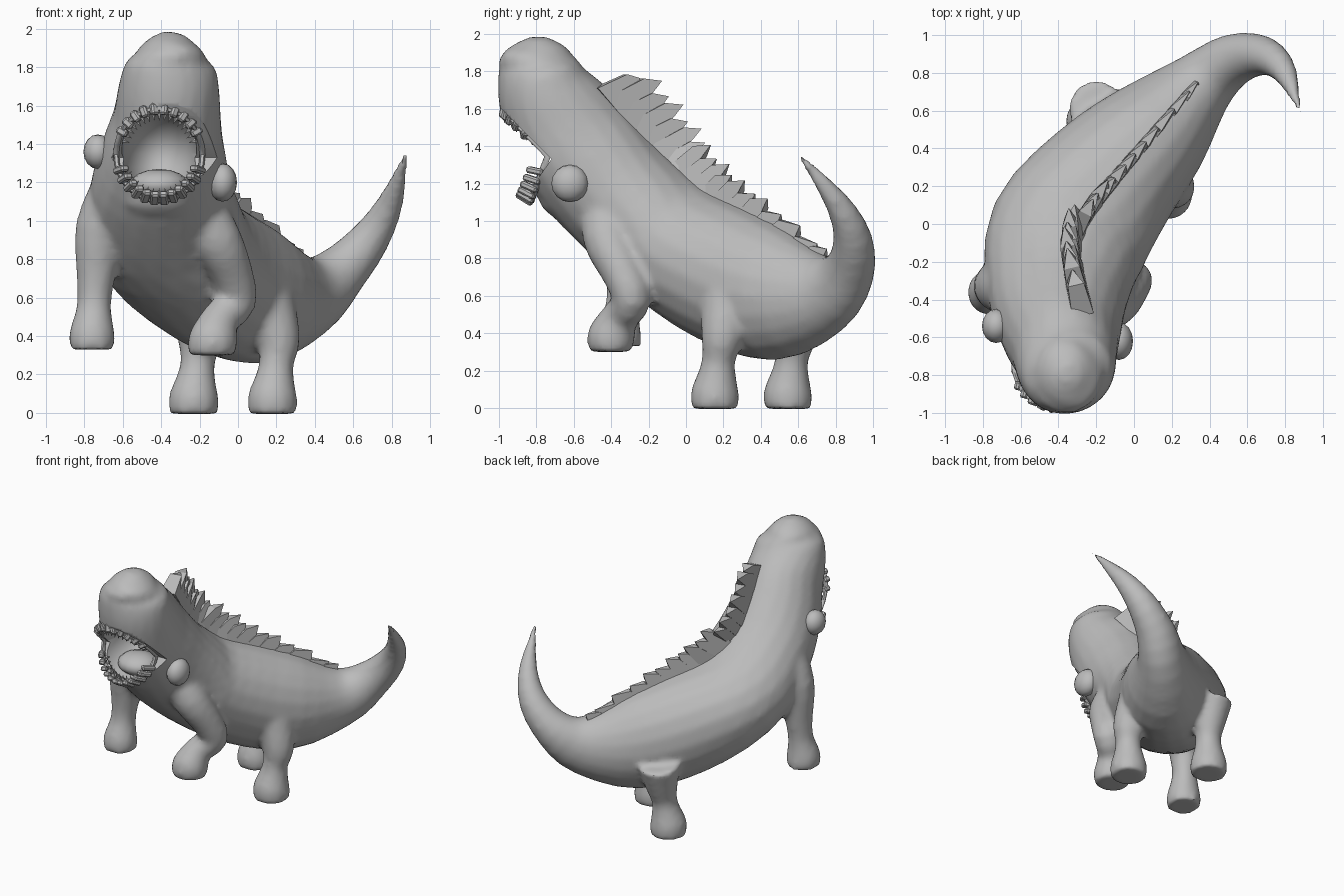
import bpy, bmesh, math
from mathutils import Vector, Matrix

if "Cube" in bpy.data.objects:
    bpy.data.objects.remove(bpy.data.objects["Cube"], do_unlink=True)

grey = bpy.data.materials.new("plain grey")
grey.use_nodes = True
grey.diffuse_color = (0.5, 0.5, 0.5, 1)
grey.node_tree.nodes["Principled BSDF"].inputs["Base Color"].default_value = (0.5, 0.5, 0.5, 1)
X, Z = Vector((1, 0, 0)), Vector((0, 0, 1))


def select(objs):
    bpy.ops.object.select_all(action='DESELECT')
    for o in objs:
        o.select_set(True)
    bpy.context.view_layer.objects.active = objs[0]


def finish(name, bm, angle=60):
    bmesh.ops.recalc_face_normals(bm, faces=bm.faces)
    mesh = bpy.data.meshes.new(name)
    bm.to_mesh(mesh)
    bm.free()
    obj = bpy.data.objects.new(name, mesh)
    bpy.context.collection.objects.link(obj)
    mesh.materials.append(grey)
    select([obj])
    bpy.ops.object.shade_smooth_by_angle(angle=math.radians(angle))
    return obj


def refine(rows, steps=3):
    """Catmull-Rom curve through the stations."""
    rows = [Vector((*r[:4], r[-1])) for r in rows]
    out = []
    for i in range(len(rows) - 1):
        p1, p2 = rows[i], rows[i + 1]
        m1 = (p2 - rows[max(i - 1, 0)]) / 2
        m2 = (rows[min(i + 2, len(rows) - 1)] - p1) / 2
        for s in range(steps):
            t = s / steps
            h = t * t * (3 - 2 * t)
            out.append(p1 * (1 - h) + p2 * h + m1 * t * (1 - t) ** 2 - m2 * t * t * (1 - t))
    return out + [rows[-1]]


def tube(name, stations, sides=20, limb=False):
    """Closed tube; each station is x, y, z, half width, half height."""
    bm = bmesh.new()
    rows = refine(stations)
    pts = [Vector(r[:3]) for r in rows]
    rings = []
    for i, r in enumerate(rows):
        t = (pts[min(i + 1, len(pts) - 1)] - pts[max(i - 1, 0)]).normalized()
        if limb and i == 0:               # level sole
            t = Z
        u = (X - t * X.dot(t)).normalized() if limb else t.cross(Z).normalized()
        n = u.cross(t)
        rings.append([bm.verts.new(pts[i] + u * r[3] * math.cos(a) + n * r[4] * math.sin(a))
                      for a in (2 * math.pi * k / sides for k in range(sides))])
    for a, b in zip(rings, rings[1:]):
        for k in range(sides):
            j = (k + 1) % sides
            bm.faces.new((a[k], a[j], b[j], b[k]))
    bm.faces.new(rings[0])
    bm.faces.new(rings[-1])
    return finish(name, bm)


def ball(name, centre, radii, seg=16):
    bm = bmesh.new()
    m = Matrix.Translation(centre) @ Matrix.Diagonal((*radii, 1))
    bmesh.ops.create_uvsphere(bm, u_segments=seg, v_segments=seg // 2, radius=1, matrix=m)
    return finish(name, bm)


# Body from tail tip to crown
body = tube("body", [
    (.88, .59, 1.37, .008, .008), (.80, .80, 1.11, .065, .065), (.69, .89, .91, .105, .105),
    (.53, .87, .73, .14, .145), (.37, .75, .61, .18, .22), (.13, .50, .60, .30, .35),
    (-.13, .23, .71, .38, .38), (-.35, -.07, .89, .43, .35), (-.40, -.35, 1.13, .38, .335),
    (-.39, -.54, 1.34, .33, .335), (-.37, -.66, 1.52, .285, .315), (-.36, -.75, 1.68, .265, .265),
    (-.35, -.79, 1.82, .235, .21), (-.34, -.79, 1.92, .165, .14), (-.33, -.79, 1.98, .05, .05)])

# Limbs, each from sole to shoulder or hip
parts = [body, ball("jaw", (-.41, -.61, 1.13), (.23, .18, .13))]
parts.append(tube("left_arm", [
    (-.14, -.40, .30, .12, .11), (-.13, -.40, .38, .13), (-.09, -.35, .49, .10),
    (-.01, -.29, .58, .105), (-.03, -.34, .72, .11), (-.11, -.42, .90, .13),
    (-.22, -.42, 1.08, .14)], limb=True))
parts.append(tube("right_arm", [
    (-.76, -.36, .33, .115, .12), (-.76, -.36, .41, .12), (-.75, -.34, .55, .09),
    (-.74, -.33, .70, .10), (-.71, -.33, .95, .14), (-.60, -.33, 1.15, .17)], limb=True))
for name, x, y, side in (("left_leg", .18, .155, 1), ("right_leg", -.23, .545, -1)):
    parts.append(tube(name, [
        (x, y, -.005, .125, .125), (x, y, .08, .13), (x + .01, y + .01, .17, .105),
        (x + .02, y + .02, .26, .09), (x + .03, y + .04, .38, .115),
        (x - .03 * side, y + .07, .56, .15)], limb=True))

# Fuse the flesh into one soft skin
select(parts)
bpy.ops.object.join()
mod = body.modifiers.new("fuse", 'REMESH')
mod.mode, mod.voxel_size, mod.use_smooth_shade = 'VOXEL', .022, True
bpy.ops.object.modifier_apply(modifier=mod.name)
mod = body.modifiers.new("soften", 'SMOOTH')
mod.factor, mod.iterations = .5, 6
bpy.ops.object.modifier_apply(modifier=mod.name)

# Mouth opening: a wedge for the gape and a rounded throat
bm = bmesh.new()
gape = [(-.72, 1.33), (-1.3, 1.91), (-1.4, 1.3), (-1.1, .78)]
ends = [[bm.verts.new((x, y, z)) for y, z in gape] for x in (-1.2, .5)]
bm.faces.new(ends[0])
bm.faces.new(ends[1])
for k in range(4):
    j = (k + 1) % 4
    bm.faces.new((ends[0][k], ends[0][j], ends[1][j], ends[1][k]))
cutters = [finish("gape_cutter", bm, 0),
           ball("throat_cutter", (-.41, -.85, 1.35), (.205, .36, .23), 20)]
select([body])
for c in cutters:
    c.hide_render = True
    mod = body.modifiers.new("cut", 'BOOLEAN')
    mod.operation, mod.solver, mod.object = 'DIFFERENCE', 'EXACT', c
    bpy.ops.object.modifier_apply(modifier=mod.name)
    bpy.data.objects.remove(c, do_unlink=True)
body.data.materials.clear()
body.data.materials.append(grey)
bpy.ops.object.shade_smooth_by_angle(angle=math.radians(50))

ball("tongue", (-.41, -.64, 1.19), (.15, .14, .08))
ball("left_eye", (-.08, -.62, 1.20), (.075, .10, .10))
ball("right_eye", (-.73, -.54, 1.36), (.075, .09, .09))


# Rim of the mouth, used by the lip and the teeth
def rim(a, scale=1.0):
    s, c = math.sin(a), math.cos(a)
    y = -.74 - (.23 * s if s > 0 else -.09 * s)
    return Vector((-.41 + .225 * c * scale, y, 1.345 + .24 * s * scale))


bm = bmesh.new()
rings = []
for i in range(32):
    a = 2 * math.pi * i / 32
    out = Vector((math.cos(a), 0, math.sin(a)))
    rings.append([bm.verts.new(rim(a) + out * .015 * math.cos(b) + Vector((0, .02 * math.sin(b), 0)))
                  for b in (math.pi * k / 3 for k in range(6))])
for i in range(32):
    p, q = rings[i], rings[(i + 1) % 32]
    for k in range(6):
        bm.faces.new((p[k], p[k - 1], q[k - 1], q[k]))
finish("lips", bm)


# Teeth: a blunt outer row and a fine pointed inner row
def teeth(name, first, last, count, scale, size, lean, pointed):
    bm = bmesh.new()
    for i in range(count):
        a = math.radians(first + (last - first) * i / (count - 1))
        inward = (Vector((-math.cos(a), 0, -math.sin(a))) + Vector((0, lean, 0))).normalized()
        rot = inward.to_track_quat('Z', 'Y').to_matrix().to_4x4()
        m = Matrix.Translation(rim(a, scale) + inward * size[2] * .4) @ rot @ Matrix.Diagonal((*size, 1))
        if pointed:
            bmesh.ops.create_cone(bm, segments=5, radius1=.5, radius2=0, depth=1,
                                  cap_ends=True, matrix=m)
        else:
            new = bmesh.ops.create_cube(bm, size=1, matrix=m)
            edges = {e for v in new["verts"] for e in v.link_edges}
            bmesh.ops.bevel(bm, geom=list(edges), offset=.009, segments=1, affect='EDGES')
    finish(name, bm, 30)


teeth("upper_teeth", 30, 150, 10, 1.09, (.045, .04, .06), -.2, False)
teeth("lower_teeth", 200, 340, 12, 1.04, (.045, .035, .10), -1.6, False)
teeth("upper_inner_teeth", 20, 160, 17, .88, (.025, .025, .04), 0, True)
teeth("lower_inner_teeth", 210, 330, 13, .88, (.025, .025, .04), 0, True)

# Ragged crest along the back: swept-back spikes joined into a fin
path = [Vector(p) for p in ((-.28, -.44, 1.75), (-.32, -.27, 1.55), (-.34, -.10, 1.36),
                            (-.26, .05, 1.22), (-.12, .22, 1.09), (.06, .43, .96), (.31, .72, .75))]


def along(t):
    t = max(0, min(t, .9999)) * (len(path) - 1)
    i = int(t)
    return path[i].lerp(path[i + 1], t - i), (path[i + 1] - path[i]).normalized()


bm = bmesh.new()
COUNT = 18
for i in range(COUNT):
    t = i / COUNT
    a, d = along(t - .01)
    b, _ = along(t + 1.5 / COUNT)
    side = d.cross(Z).normalized()
    up = side.cross(d)
    height = (.27 - .17 * t) * (1 if i % 2 else .85) * min(1, .7 + t * 4)
    half = side * (.058 - .03 * t)
    mid = a.lerp(b, .4) + up * height * .7
    tip = b + up * height - d * .01
    notch = b + up * height * .65
    ring = [[bm.verts.new(p + half * s * k) for s in (-1, 1)]
            for p, k in ((a - up * .06, 1), (mid, .75), (tip, .05), (notch, .6), (b - up * .06, 1))]
    for p, q in zip(ring, ring[1:] + ring[:1]):
        bm.faces.new((p[0], p[1], q[1], q[0]))
    for s in (0, 1):
        bm.faces.new([r[s] for r in ring])
finish("back_crest", bm, 20)
